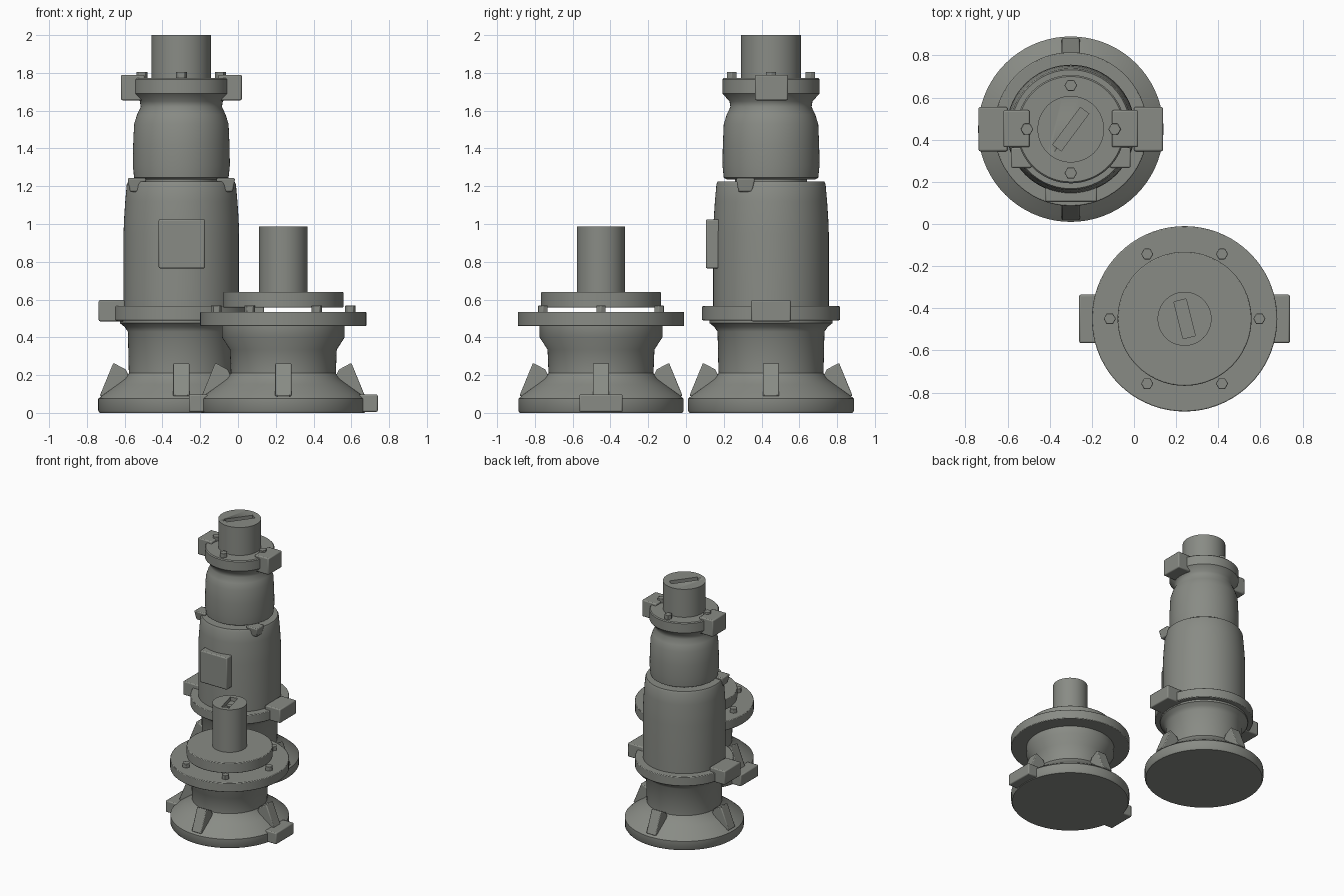
import bpy, bmesh, math
from mathutils import Matrix, Vector

if "Cube" in bpy.data.objects:
    bpy.data.objects.remove(bpy.data.objects["Cube"])

grey = bpy.data.materials.new("warm_grey")
grey.diffuse_color = (0.25, 0.26, 0.235, 1)
grey.use_nodes = True
grey.node_tree.nodes["Principled BSDF"].inputs["Base Color"].default_value = grey.diffuse_color


def finish(name, bm, bevel=0.0, angle=35):
    bmesh.ops.recalc_face_normals(bm, faces=bm.faces)
    me = bpy.data.meshes.new(name)
    bm.to_mesh(me)
    bm.free()
    me.materials.append(grey)
    me.shade_smooth()
    me.set_sharp_from_angle(angle=math.radians(angle))
    ob = bpy.data.objects.new(name, me)
    bpy.context.collection.objects.link(ob)
    if bevel:
        mod = ob.modifiers.new("bevel", 'BEVEL')
        mod.width, mod.segments = bevel, 2
        mod.limit_method = 'ANGLE'
        mod.angle_limit = math.radians(40)
    return ob


def lathe(name, centre, profile, sides=72, bevel=0.005):
    """Closed solid turned around a vertical axis from (radius, z) points."""
    bm = bmesh.new()
    rings = []
    for r, z in profile:
        rings.append([bm.verts.new((centre[0] + r * math.cos(math.tau * i / sides),
                                    centre[1] + r * math.sin(math.tau * i / sides), z))
                      for i in range(sides)])
    for a, b in zip(rings, rings[1:]):
        for i in range(sides):
            j = (i + 1) % sides
            bm.faces.new((a[i], a[j], b[j], b[i]))
    bm.faces.new(rings[0])
    bm.faces.new(rings[-1])
    return finish(name, bm, bevel)


def box(name, lo, hi, bevel=0.008, taper=1.0, turn=0.0):
    lo, hi = Vector(lo), Vector(hi)
    bm = bmesh.new()
    bmesh.ops.create_cube(bm, size=1)
    for v in bm.verts:
        if v.co.z < 0:
            v.co.x *= taper
            v.co.y *= taper
    size = hi - lo
    bm.transform(Matrix.Translation((lo + hi) / 2) @ Matrix.Rotation(turn, 4, 'Z')
                 @ Matrix.Diagonal((*size, 1)))
    return finish(name, bm, bevel)


def side_blocks(name, centre, near, far, y0, y1, z0, z1, **kw):
    """Mirrored pair of blocks on the left and right of a column."""
    for side, s in (("left", -1), ("right", 1)):
        xs = sorted((centre[0] + s * near, centre[0] + s * far))
        box(f"{name}_{side}", (xs[0], y0, z0), (xs[1], y1, z1), **kw)


def foot_ribs(name, centre):
    """Four slanted ribs leaning on the base cone."""
    outline = [(0.432, 0.09), (0.36, 0.265), (0.295, 0.23), (0.27, 0.18), (0.38, 0.08)]
    for k in range(4):
        bm = bmesh.new()
        a, b = [[bm.verts.new((r, w, z)) for r, z in outline] for w in (-0.043, 0.043)]
        bm.faces.new(a)
        bm.faces.new(b)
        for i in range(len(a)):
            j = (i + 1) % len(a)
            bm.faces.new((a[i], a[j], b[j], b[i]))
        bm.transform(Matrix.Translation((*centre, 0)) @ Matrix.Rotation(k * math.pi / 2, 4, 'Z'))
        finish(f"{name}_{k + 1}", bm, 0.006)


def bolts(name, centre, count, ring, r, z0, z1):
    for k in range(count):
        a = math.tau * k / count
        c = (centre[0] + ring * math.cos(a), centre[1] + ring * math.sin(a))
        lathe(f"{name}_{k + 1}", c, [(r, z0), (r, z1)], sides=6, bevel=0.003)


def slotted_shaft(name, centre, r, z0, z1, length, width, degrees):
    """Shaft with a key slot cut in its top and a small pin in the slot."""
    shaft = lathe(name, centre, [(r, z0), (r, z1)], bevel=0)
    x, y = centre
    cutter = box(name + "_slot_cutter", (x - length / 2, y - width / 2, z1 - 0.03),
                 (x + length / 2, y + width / 2, z1 + 0.03), 0, turn=math.radians(degrees))
    cutter.hide_render = True
    cutter.hide_viewport = True
    cutter.display_type = 'WIRE'
    mod = shaft.modifiers.new("slot", 'BOOLEAN')
    mod.operation, mod.object, mod.solver = 'DIFFERENCE', cutter, 'EXACT'
    lathe(name + "_slot_pin", centre, [(0.022, z1 - 0.032), (0.022, z1 - 0.024)], 24, 0)


# Tall column
T = (-0.30, 0.45)
lathe("tall_base", T, [(0.432, 0), (0.44, 0.012), (0.44, 0.075), (0.41, 0.1), (0.34, 0.15),
                       (0.30, 0.18), (0.278, 0.21), (0.283, 0.43), (0.30, 0.455),
                       (0.325, 0.475), (0.325, 0.495)], bevel=0)
foot_ribs("tall_foot_rib", T)
lathe("tall_collar", T, [(0.365, 0.49), (0.365, 0.565)])
side_blocks("collar_block", T, 0.30, 0.438, 0.345, 0.555, 0.485, 0.597)
lathe("lower_barrel", T, [(0.306, 0.55), (0.306, 0.95), (0.303, 1.03), (0.297, 1.12),
                          (0.289, 1.21), (0.282, 1.224)], bevel=0)
box("front_panel", (-0.42, 0.105, 0.765), (-0.175, 0.175, 1.025))
side_blocks("barrel_clip", T, 0.185, 0.285, 0.265, 0.365, 1.17, 1.243, taper=0.75)
lathe("barrel_neck", T, [(0.19, 1.20), (0.19, 1.26)], bevel=0)
lathe("upper_barrel", T, [(0.235, 1.236), (0.25, 1.245), (0.257, 1.31), (0.255, 1.42),
                          (0.25, 1.53), (0.234, 1.58), (0.215, 1.62), (0.22, 1.65),
                          (0.257, 1.69), (0.257, 1.765), (0.25, 1.772)], bevel=0)
side_blocks("top_block", T, 0.195, 0.32, 0.365, 0.54, 1.655, 1.79)
bolts("top_bolt", T, 4, 0.208, 0.03, 1.765, 1.805)
slotted_shaft("tall_shaft", T, 0.158, 1.76, 2.0, 0.22, 0.05, 53.5)

# Short column
S = (0.24, -0.45)
lathe("short_base", S, [(0.43, 0), (0.438, 0.012), (0.438, 0.075), (0.41, 0.1), (0.34, 0.15),
                        (0.30, 0.18), (0.278, 0.21), (0.283, 0.335), (0.325, 0.40),
                        (0.325, 0.47)], bevel=0)
foot_ribs("short_foot_rib", S)
side_blocks("base_block", S, 0.40, 0.50, -0.565, -0.335, 0.005, 0.098)
lathe("short_flange", S, [(0.44, 0.46), (0.44, 0.535)])
bolts("flange_bolt", S, 6, 0.355, 0.029, 0.53, 0.568)
lathe("short_disc", S, [(0.318, 0.557), (0.318, 0.64)])
slotted_shaft("short_shaft", S, 0.128, 0.63, 0.987, 0.18, 0.06, 104)
